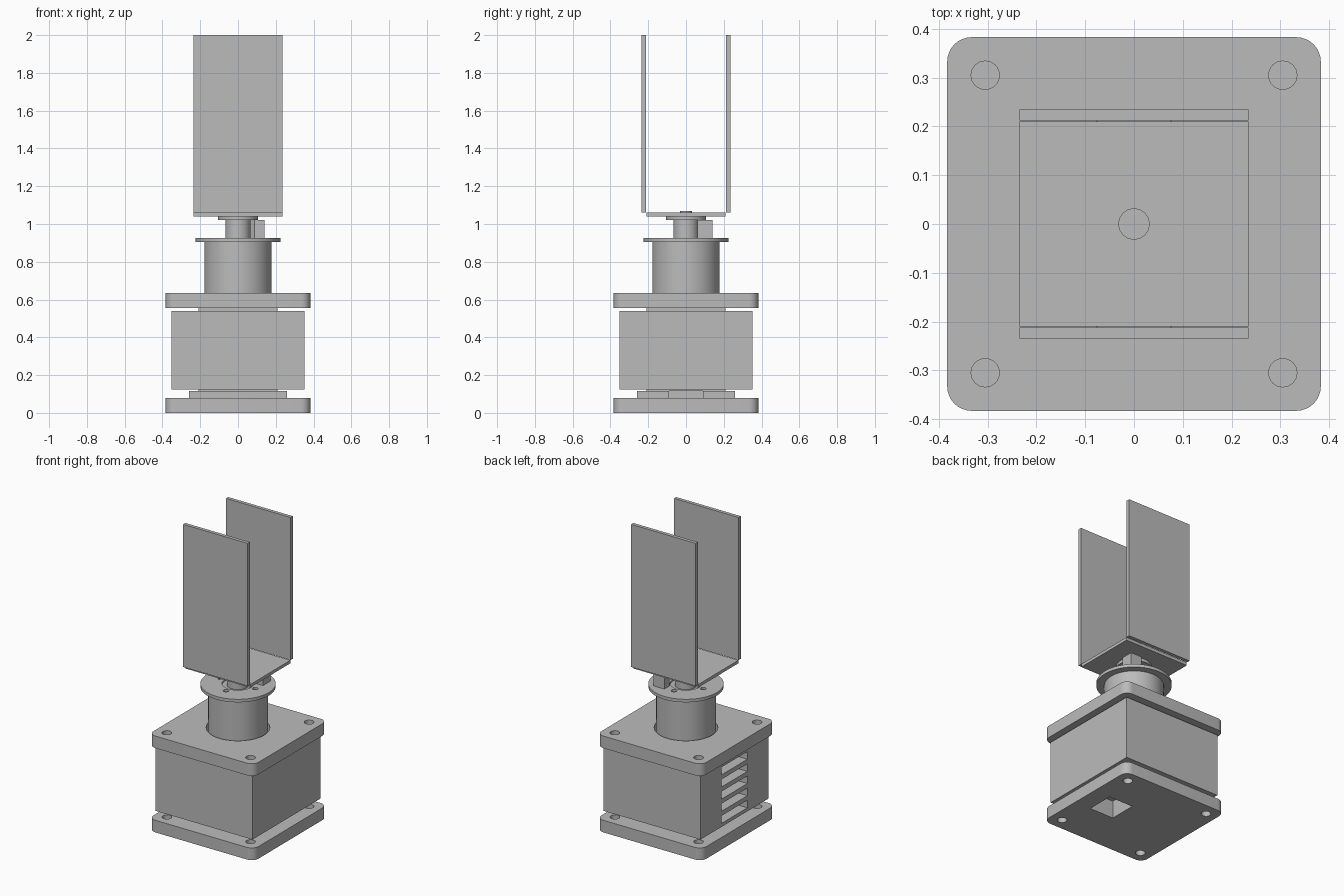
import bpy
import bmesh
import math
from mathutils import Matrix, Vector

start = bpy.data.objects.get("Cube")
if start:
    bpy.data.objects.remove(start, do_unlink=True)

GREY = (0.5, 0.5, 0.5, 1.0)
grey = bpy.data.materials.new("plain grey")
grey.use_nodes = True
grey.diffuse_color = GREY
shader = next(n for n in grey.node_tree.nodes if n.type == 'BSDF_PRINCIPLED')
shader.inputs["Base Color"].default_value = GREY


def finish(name, bm):
    mesh = bpy.data.meshes.new(name)
    bm.to_mesh(mesh)
    bm.free()
    mesh.materials.append(grey)
    obj = bpy.data.objects.new(name, mesh)
    bpy.context.collection.objects.link(obj)
    return obj


def box(name, x, y, z, corner=0):
    """Box from (min, max) ranges, with optional rounded upright edges."""
    bm = bmesh.new()
    size = [b - a for a, b in (x, y, z)]
    mid = Vector([(a + b) / 2 for a, b in (x, y, z)])
    bmesh.ops.create_cube(bm, size=1, matrix=Matrix.Translation(mid) @ Matrix.Diagonal((*size, 1)))
    if corner:
        upright = [e for e in bm.edges if abs(e.verts[0].co.z - e.verts[1].co.z) > 1e-4]
        bmesh.ops.bevel(bm, geom=upright, offset=corner, segments=8, profile=0.5, affect='EDGES')
    return finish(name, bm)


def square(name, half, z, corner=0):
    return box(name, (-half, half), (-half, half), z, corner)


def disc(name, radius, z, centre=(0, 0), sides=64):
    bm = bmesh.new()
    place = Matrix.Translation((*centre, sum(z) / 2))
    bmesh.ops.create_cone(bm, cap_ends=True, segments=sides, radius1=radius,
                          radius2=radius, depth=z[1] - z[0], matrix=place)
    return finish(name, bm)


def activate(obj):
    bpy.ops.object.select_all(action='DESELECT')
    obj.select_set(True)
    bpy.context.view_layer.objects.active = obj


def carve(obj, cutters):
    """Subtract each cutter and throw it away."""
    for cutter in cutters:
        cutter.hide_render = True
        mod = obj.modifiers.new("cut", 'BOOLEAN')
        mod.operation = 'DIFFERENCE'
        mod.solver = 'EXACT'
        mod.object = cutter
        activate(obj)
        bpy.ops.object.modifier_apply(modifier=mod.name)
        bpy.data.objects.remove(cutter, do_unlink=True)


def smooth(obj):
    activate(obj)
    bpy.ops.object.shade_smooth_by_angle(angle=math.radians(30))


def corner_holes(z):
    return [disc("hole_cutter", 0.029, z, (sx * 0.305, sy * 0.305), 32)
            for sx in (-1, 1) for sy in (-1, 1)]


PORT_X, PORT_Y = (0.09, 0.265), (-0.09, 0.09)

# Base plate with screw holes and a cable port
base = square("base_plate", 0.383, (0, 0.08), 0.05)
carve(base, corner_holes((-0.1, 0.2)))
carve(base, [box("port_cutter", PORT_X, PORT_Y, (-0.1, 0.2))])
smooth(base)

# Raised block above the base, open towards the side at the port
block = square("base_block", 0.26, (0.08, 0.115))
carve(block, [box("port_cutter", (0.09, 0.4), PORT_Y, (0, 0.2))])
square("lower_collar", 0.21, (0.115, 0.127))

# Square housing with a column of vent slots
housing = square("housing", 0.353, (0.125, 0.54))
carve(housing, [box("slot_cutter", (-0.5, -0.2), (-0.135, 0.135),
                    (0.148 + i * 0.08, 0.198 + i * 0.08)) for i in range(5)])

# Top plate with screw holes and a round clearance for the motor
collar = square("upper_collar", 0.21, (0.538, 0.555))
top = square("top_plate", 0.383, (0.555, 0.635), 0.05)
carve(top, corner_holes((0.4, 0.8)))
carve(top, [disc("bore_cutter", 0.19, (0.4, 0.8))])
smooth(top)

# Motor can and flange
smooth(disc("motor_can", 0.178, (0.55, 0.907)))
flange = disc("motor_flange", 0.225, (0.905, 0.925))
carve(flange, [disc("recess_cutter", 0.095, (0.915, 1))])
for i in range(4):
    turn = i * math.pi / 2
    spot = (0.125 * math.cos(turn), 0.125 * math.sin(turn))
    carve(flange, [disc("screw_cutter", 0.017, (0.912, 1), spot, 24)])
smooth(flange)

# Hub, stop block hollowed around it, and the horn on top
smooth(disc("hub", 0.067, (0.91, 1.02)))
stop = box("stop_block", (0.06, 0.14), (0.06, 0.14), (0.924, 1.02))
carve(stop, [disc("hollow_cutter", 0.105, (0.8, 1.2))])
smooth(stop)
smooth(disc("horn", 0.105, (1.02, 1.04)))
smooth(disc("shaft_cap", 0.032, (1.03, 1.07), sides=32))

# Bracket floor and its two tall walls
box("bracket_floor", (-0.235, 0.235), (-0.21, 0.21), (1.04, 1.06))
box("front_wall", (-0.235, 0.235), (-0.235, -0.212), (1.06, 2))
box("back_wall", (-0.235, 0.235), (0.212, 0.235), (1.06, 2))
